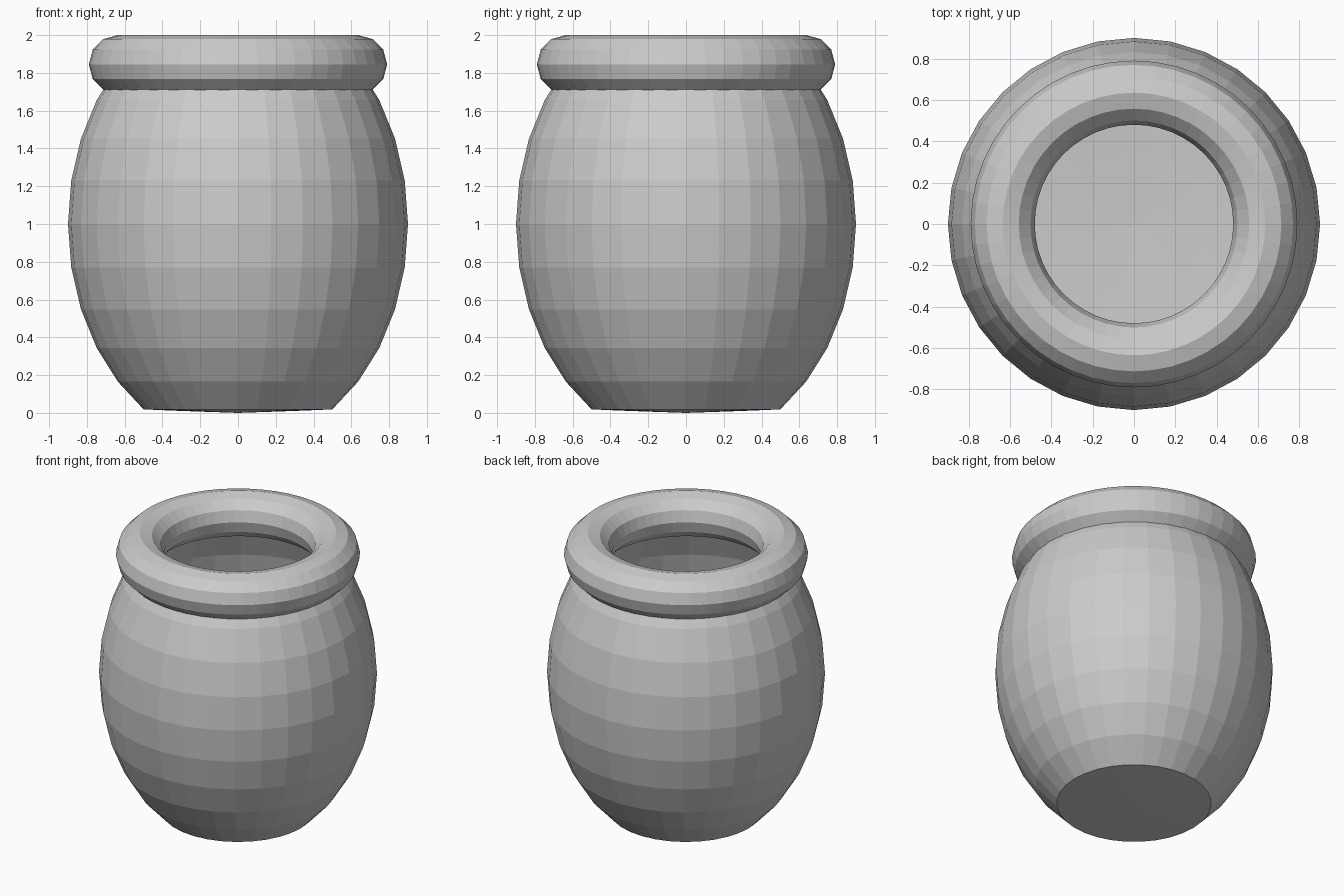
import bpy
import bmesh
from math import cos, sin, radians
from mathutils import Matrix

cube = bpy.data.objects.get("Cube")
if cube:
    bpy.data.objects.remove(cube, do_unlink=True)

# Single clay colour
clay = bpy.data.materials.new("Plain grey clay")
clay.use_nodes = True
GREY = (0.6, 0.6, 0.6, 1)
clay.diffuse_color = GREY
clay.node_tree.nodes["Principled BSDF"].inputs["Base Color"].default_value = GREY


def lathe(name, profile, sides, closed=False):
    """Revolve (radius, height) points about the z axis, flat shaded."""
    bm = bmesh.new()
    verts = [bm.verts.new((r, 0, z)) for r, z in profile]
    edges = [bm.edges.new(pair) for pair in zip(verts, verts[1:])]
    if closed:
        edges.append(bm.edges.new((verts[-1], verts[0])))
    bmesh.ops.spin(bm, geom=verts + edges, cent=(0, 0, 0), axis=(0, 0, 1),
                   angle=radians(360), steps=sides, use_merge=True)
    bmesh.ops.remove_doubles(bm, verts=bm.verts[:], dist=0.0005)
    bmesh.ops.recalc_face_normals(bm, faces=bm.faces[:])
    mesh = bpy.data.meshes.new(name)
    bm.to_mesh(mesh)
    bm.free()
    mesh.materials.append(clay)
    obj = bpy.data.objects.new(name, mesh)
    bpy.context.collection.objects.link(obj)
    return obj


# Belly: a tall sphere cut off at the neck, with a nearly flat base
angles = [radians(11.25 * i) for i in range(-5, 5)]
base = [(0, 0), (0.176, 0.006), (0.345, 0.012)]
belly = [(0.9 * cos(a), 1 + 1.18 * sin(a)) for a in angles]
lathe("pot_body", base + belly, 32)

# Rounded ring around the mouth
ring = [(0.635 + 0.155 * cos(radians(a)), 1.845 + 0.155 * sin(radians(a)))
        for a in range(0, 360, 30)]
lathe("pot_rim", ring, 48, closed=True)
